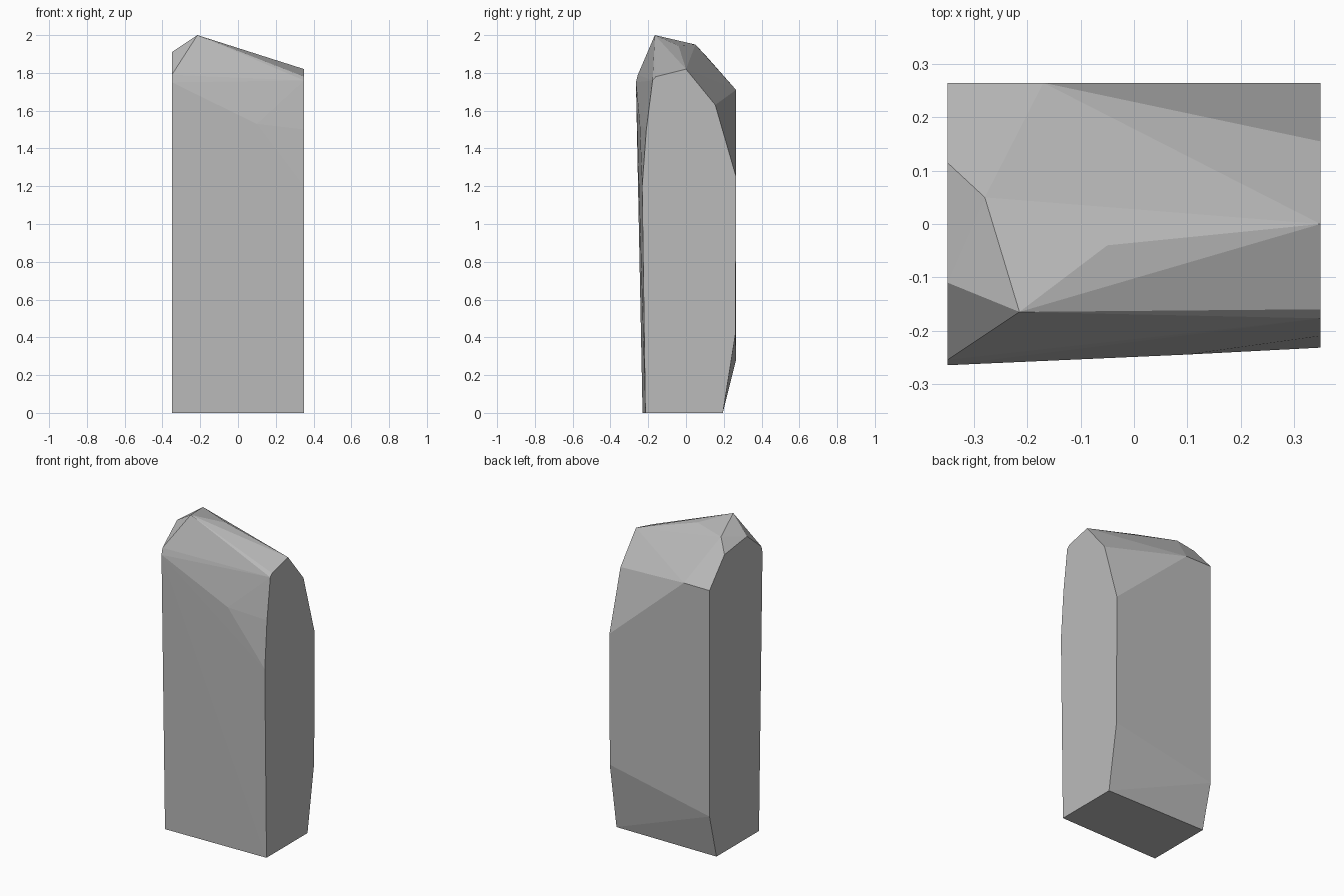
import bpy
import bmesh
from math import radians

default_cube = bpy.data.objects.get("Cube")
if default_cube:
    bpy.data.objects.remove(default_cube, do_unlink=True)

HALF_WIDTH = 0.35


def end_section(x, outline):
    """Place a (y, z) outline on one flat end of the block."""
    return [(x, y, z) for y, z in outline]


def make_material(name, value):
    colour = (value, value, value, 1.0)
    material = bpy.data.materials.new(name)
    material.use_nodes = True
    material.diffuse_color = colour
    shader = next(n for n in material.node_tree.nodes if n.type == "BSDF_PRINCIPLED")
    shader.inputs["Base Color"].default_value = colour
    return material


def make_faceted_rock(name, points, material):
    """Wrap flat facets around the corner points."""
    bm = bmesh.new()
    for point in points:
        bm.verts.new(point)
    hull = bmesh.ops.convex_hull(bm, input=bm.verts, use_existing_faces=False)
    unused = {v for v in hull["geom_interior"] + hull["geom_unused"]
              if isinstance(v, bmesh.types.BMVert)}
    bmesh.ops.delete(bm, geom=list(unused), context="VERTS")
    bmesh.ops.dissolve_limit(bm, angle_limit=radians(0.3), verts=bm.verts, edges=bm.edges)
    bmesh.ops.recalc_face_normals(bm, faces=bm.faces)
    mesh = bpy.data.meshes.new(name)
    bm.to_mesh(mesh)
    bm.free()
    mesh.materials.append(material)
    rock = bpy.data.objects.new(name, mesh)
    bpy.context.collection.objects.link(rock)
    return rock


# Tall end, with steep shoulders
tall_end = end_section(-HALF_WIDTH, [
    (-0.23, 0), (0.195, 0), (0.265, 0.28), (0.265, 1.71),
    (0.115, 1.88), (-0.11, 1.91), (-0.255, 1.79), (-0.265, 1.75),
])

# Low end, with long chamfers at the back
low_end = end_section(HALF_WIDTH, [
    (-0.215, 0), (0.195, 0), (0.262, 0.42), (0.265, 1.25), (0.155, 1.63),
    (0, 1.82), (-0.16, 1.78), (-0.177, 1.76), (-0.21, 1.5), (-0.232, 1.2),
])

# Peak, ridge and chipped corners between the ends
crown = [
    (-0.215, -0.165, 2), (-0.28, 0.05, 1.95), (-0.05, -0.04, 1.945),
    (-0.17, 0.265, 1.71), (0.1, -0.245, 1.53), (0.19, 0.265, 1.36),
]

stone = make_material("grey stone", 0.5)
make_faceted_rock("rock_pillar", tall_end + low_end + crown, stone)
